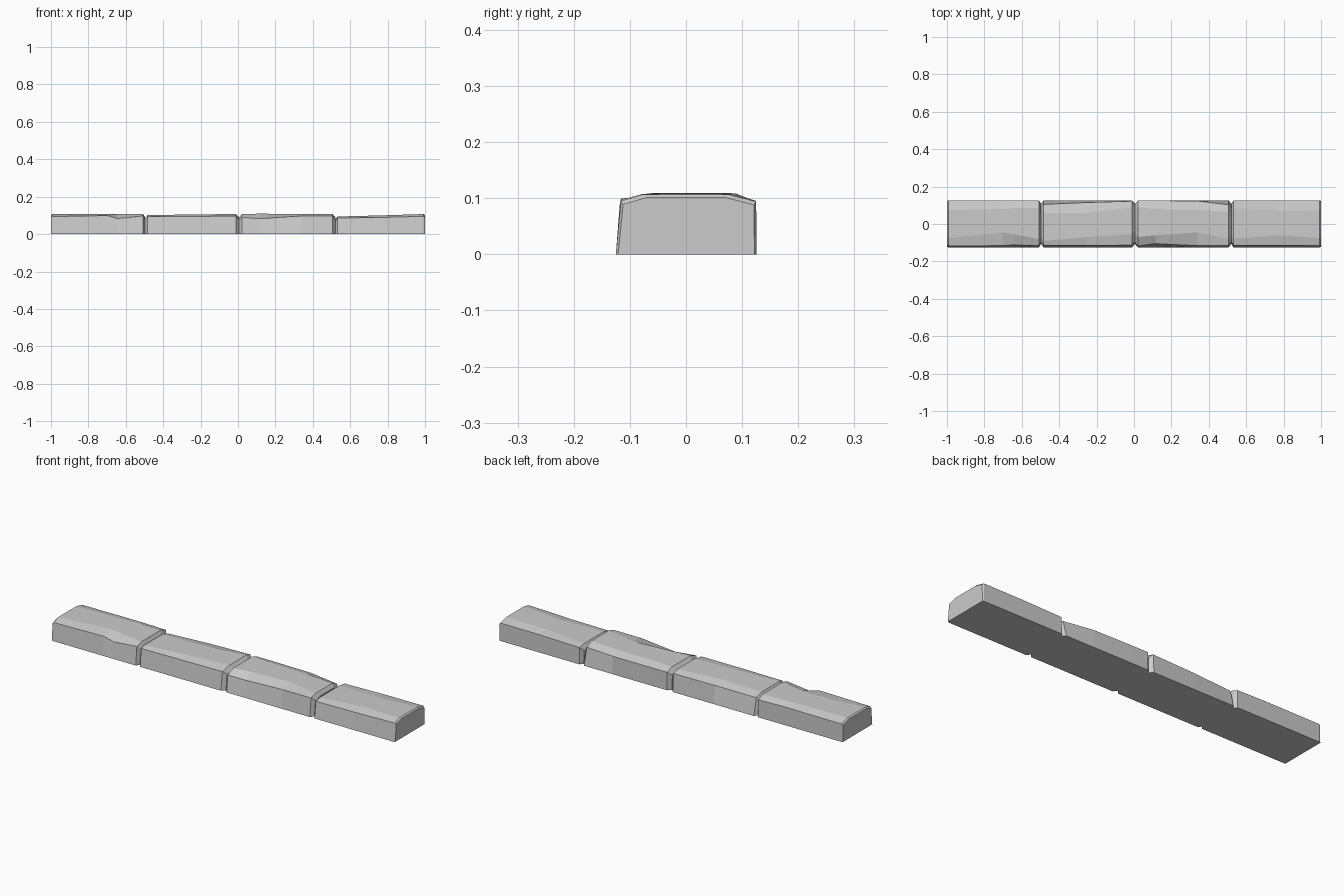
import bpy, bmesh

# Each stone: stations of (x, front y, front edge z, crown front y, crown z, crown back y, back y, back edge z)
STONES = {
    "kerb_stone_1": [
        (-0.993, -.117, .094, -.075, .107, .075, .125, .094),
        (-0.70, -.116, .099, -.045, .108, .080, .125, .095),
        (-0.645, -.112, .083, -.055, .107, .085, .125, .095),
        (-0.508, -.116, .097, -.080, .107, .085, .125, .092)],
    "kerb_stone_2": [
        (-0.483, -.115, .093, -.090, .101, .060, .105, .088),
        (-0.25, -.115, .095, -.070, .105, .060, .115, .094),
        (-0.012, -.113, .096, -.055, .107, .090, .122, .096)],
    "kerb_stone_3": [
        (0.022, -.118, .090, -.070, .108, .090, .125, .094),
        (0.115, -.105, .082, -.060, .109, .080, .125, .094),
        (0.34, -.116, .097, -.045, .108, .075, .123, .093),
        (0.506, -.116, .097, -.080, .107, .065, .102, .088)],
    "kerb_stone_4": [
        (0.533, -.114, .086, -.080, .094, .085, .125, .088),
        (0.77, -.114, .089, -.060, .100, .070, .125, .093),
        (0.993, -.116, .095, -.075, .107, .075, .125, .094)],
}
SEAMS = (-1.0, -0.496, 0.005, 0.52, 1.0)


def ring(s):
    x, yf, zf, cf, zc, cb, yb, zb = s
    return [(x, -.125, 0), (x, yf, zf), (x, cf, zc), (x, cb, zc), (x, yb, zb), (x, .126, 0)]


def end_ring(s, x, inset, drop):
    # chamfered end: section pulled in toward the middle and lowered
    return [(x, y - inset * (1 if y > 0 else -1), max(0, z - drop)) for _, y, z in ring(s)]


for i, (name, st) in enumerate(STONES.items()):
    a, b = SEAMS[i], SEAMS[i + 1]
    # free ends are lightly chamfered, joints get a deeper groove
    ia, da = (.004, .006) if i == 0 else (.018, .017)
    ib, db = (.004, .006) if i == 3 else (.018, .017)
    rings = [end_ring(st[0], a, ia, da)] + [ring(s) for s in st] + [end_ring(st[-1], b, ib, db)]
    bm = bmesh.new()
    vs = [[bm.verts.new(p) for p in r] for r in rings]
    for r0, r1 in zip(vs, vs[1:]):
        for k in range(6):
            m = (k + 1) % 6
            bm.faces.new((r0[k], r1[k], r1[m], r0[m]))
    bm.faces.new(vs[0])
    bm.faces.new(vs[-1][::-1])
    bmesh.ops.recalc_face_normals(bm, faces=bm.faces)
    me = bpy.data.meshes.new(name)
    bm.to_mesh(me)
    bm.free()
    bpy.context.collection.objects.link(bpy.data.objects.new(name, me))
